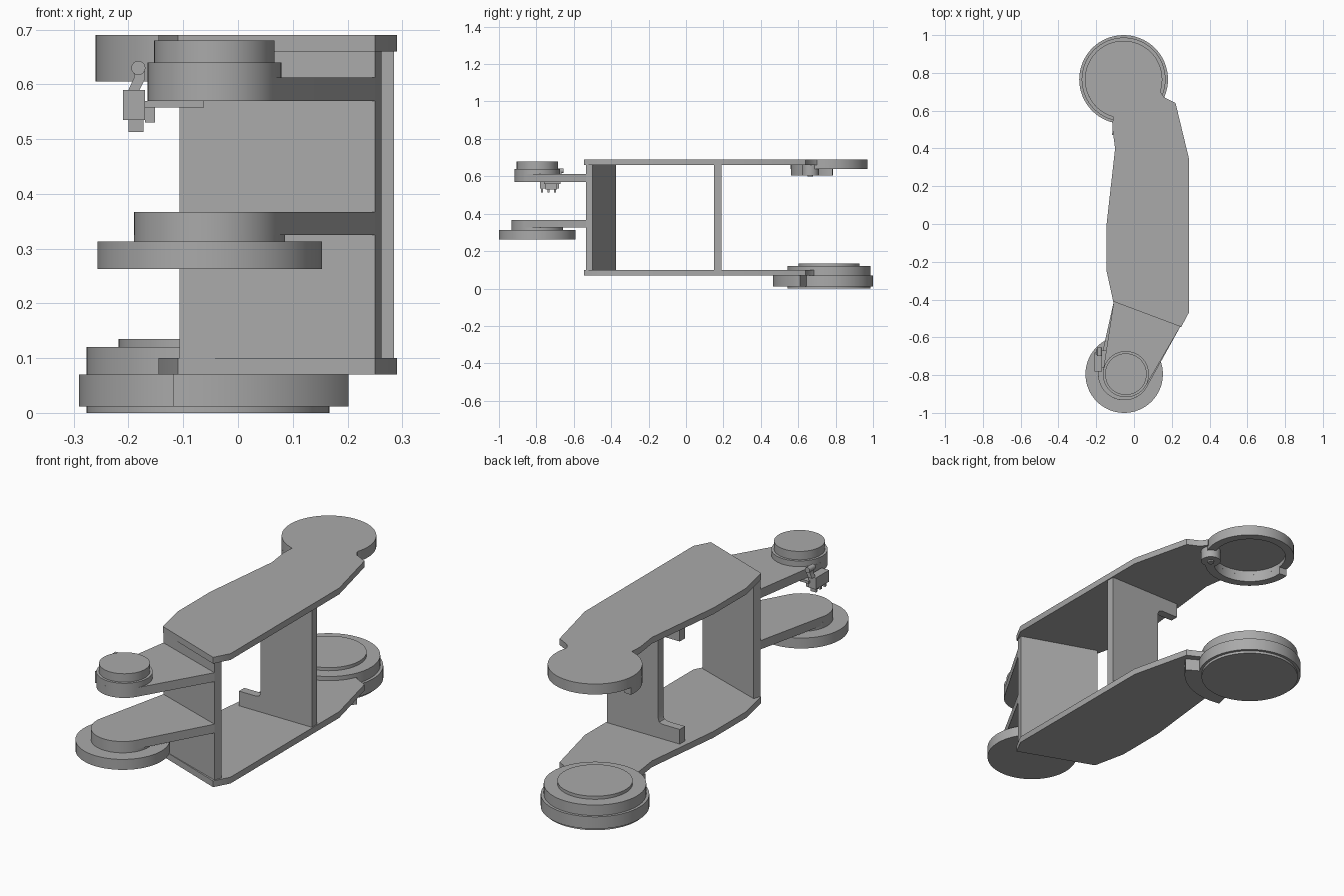
import bpy, bmesh
from math import sin, cos, radians
from mathutils import Vector

if "Cube" in bpy.data.objects:
    bpy.data.objects.remove(bpy.data.objects["Cube"], do_unlink=True)

grey = bpy.data.materials.new("plain_grey")
grey.use_nodes = True
grey.diffuse_color = (0.4, 0.4, 0.4, 1)
grey.node_tree.nodes["Principled BSDF"].inputs["Base Color"].default_value = (0.4, 0.4, 0.4, 1)
parts = []


def prism(name, pts, lo, hi, axis="z"):
    """Extrude an outline along z (points are x, y), y (x, z) or x (y, z)."""
    place = {"z": lambda a, b, h: (a, b, h),
             "y": lambda a, b, h: (a, h, b),
             "x": lambda a, b, h: (h, a, b)}[axis]
    bm = bmesh.new()
    face = bm.faces.new([bm.verts.new(place(a, b, lo)) for a, b in pts])
    geom = bmesh.ops.extrude_face_region(bm, geom=[face])["geom"]
    move = Vector(place(0, 0, hi - lo))
    bmesh.ops.translate(bm, vec=move, verts=[g for g in geom if isinstance(g, bmesh.types.BMVert)])
    bmesh.ops.recalc_face_normals(bm, faces=bm.faces)
    mesh = bpy.data.meshes.new(name)
    bm.to_mesh(mesh)
    bm.free()
    mesh.materials.append(grey)
    ob = bpy.data.objects.new(name, mesh)
    bpy.context.collection.objects.link(ob)
    parts.append(ob)
    return ob


def arc(c, r, start, end, n=32):
    angles = [radians(start + (end - start) * i / n) for i in range(n + 1)]
    return [(c[0] + r * cos(a), c[1] + r * sin(a)) for a in angles]


def disc(name, c, r, lo, hi, n=64, axis="z"):
    return prism(name, arc(c, r, 0, 360, n)[:-1], lo, hi, axis)


def ring(name, c, outer, inner, start, end, lo, hi):
    return prism(name, arc(c, outer, start, end) + arc(c, inner, end, start), lo, hi)


def box(name, x, y, z):
    return prism(name, [(x[0], y[0]), (x[1], y[0]), (x[1], y[1]), (x[0], y[1])], *z)


REAR = (-0.055, 0.765)
PAD = (-0.052, -0.795)
CAP = (-0.043, -0.795)
LEFT_END, RIGHT_END = (0.25, -0.535), (-0.107, -0.41)

# Long side plates
outline = [(-0.11, 0.58), (-0.115, 0.51), (-0.10, 0.40), (-0.145, 0), (-0.145, -0.25),
           (-0.11, -0.41), (0.25, -0.545), (0.29, -0.47), (0.29, 0.35), (0.22, 0.64),
           (0.16, 0.67), (0.14, 0.70)]
prism("upper_plate", outline, 0.66, 0.69)
prism("lower_plate", outline, 0.07, 0.10)

# Slanted front wall between the plates
prism("front_wall", [RIGHT_END, LEFT_END, (0.262, -0.50), (-0.095, -0.375)], 0.10, 0.66)

# Middle wall with a foot at each end of its inner edge
lower_half = [(0.285, 0.10), (-0.10, 0.10), (-0.10, 0.17), (-0.01, 0.17), (0.008, 0.176), (0.015, 0.195)]
upper_half = [(x, 0.76 - z) for x, z in reversed(lower_half)]
prism("middle_wall", lower_half + upper_half, 0.15, 0.19, "y")

# Lower rear hub: stacked discs and a curved neck
for name, r, lo, hi in (("hub_base", 0.222, 0, 0.012), ("hub_flange", 0.235, 0.012, 0.07),
                        ("hub_drum", 0.222, 0.07, 0.12), ("hub_cap", 0.163, 0.12, 0.135)):
    disc(name, REAR, r, lo, hi)
ring("hub_neck", REAR, 0.30, 0.21, -102, -31, 0.012, 0.07)

# Upper rear cover: recessed disc with a deeper rim on its inner side
disc("cover_disc", REAR, 0.205, 0.66, 0.69)
for start in (0, 180):
    ring("cover_rim", REAR, 0.205, 0.165, start, start + 180, 0.64, 0.66)
ring("cover_lip", REAR, 0.205, 0.165, 174, 325, 0.605, 0.64)
disc("cover_boss", (0.095, 0.665), 0.045, 0.605, 0.66, 32)
disc("cover_boss_pin", (0.095, 0.665), 0.015, 0.598, 0.605, 16)


# Front arms: rounded end tapering out to the wall
def arm(name, c, r, lo, hi):
    prism(name, [RIGHT_END] + arc(c, r, 172, 330) + [LEFT_END], lo, hi)


disc("lower_pad", PAD, 0.205, 0.263, 0.313)
disc("lower_arm_end", PAD, 0.138, 0.313, 0.34)
arm("lower_arm", PAD, 0.138, 0.325, 0.367)
arm("upper_arm", CAP, 0.122, 0.57, 0.613)
disc("upper_arm_end", CAP, 0.122, 0.57, 0.64)
disc("upper_arm_cap", CAP, 0.110, 0.64, 0.68)

# Small clip beside the upper arm
box("clip_bracket", (-0.178, -0.062), (-0.76, -0.67), (0.558, 0.57))
box("clip_block", (-0.21, -0.17), (-0.78, -0.68), (0.535, 0.59))
box("clip_side", (-0.17, -0.152), (-0.75, -0.69), (0.53, 0.56))
for y in (-0.77, -0.735, -0.70):
    box("clip_tooth", (-0.20, -0.173), (y - 0.006, y + 0.006), (0.513, 0.535))
prism("clip_strut", [(-0.20, 0.59), (-0.18, 0.59), (-0.17, 0.61), (-0.17, 0.63), (-0.19, 0.63), (-0.19, 0.612)],
      -0.69, -0.665, "y")
disc("clip_knob", (-0.182, 0.63), 0.013, -0.70, -0.655, 16, "y")

# Smooth round sides, sharp rims
bpy.ops.object.select_all(action="DESELECT")
for ob in parts:
    ob.select_set(True)
bpy.context.view_layer.objects.active = parts[0]
bpy.ops.object.shade_smooth_by_angle(angle=radians(30))
